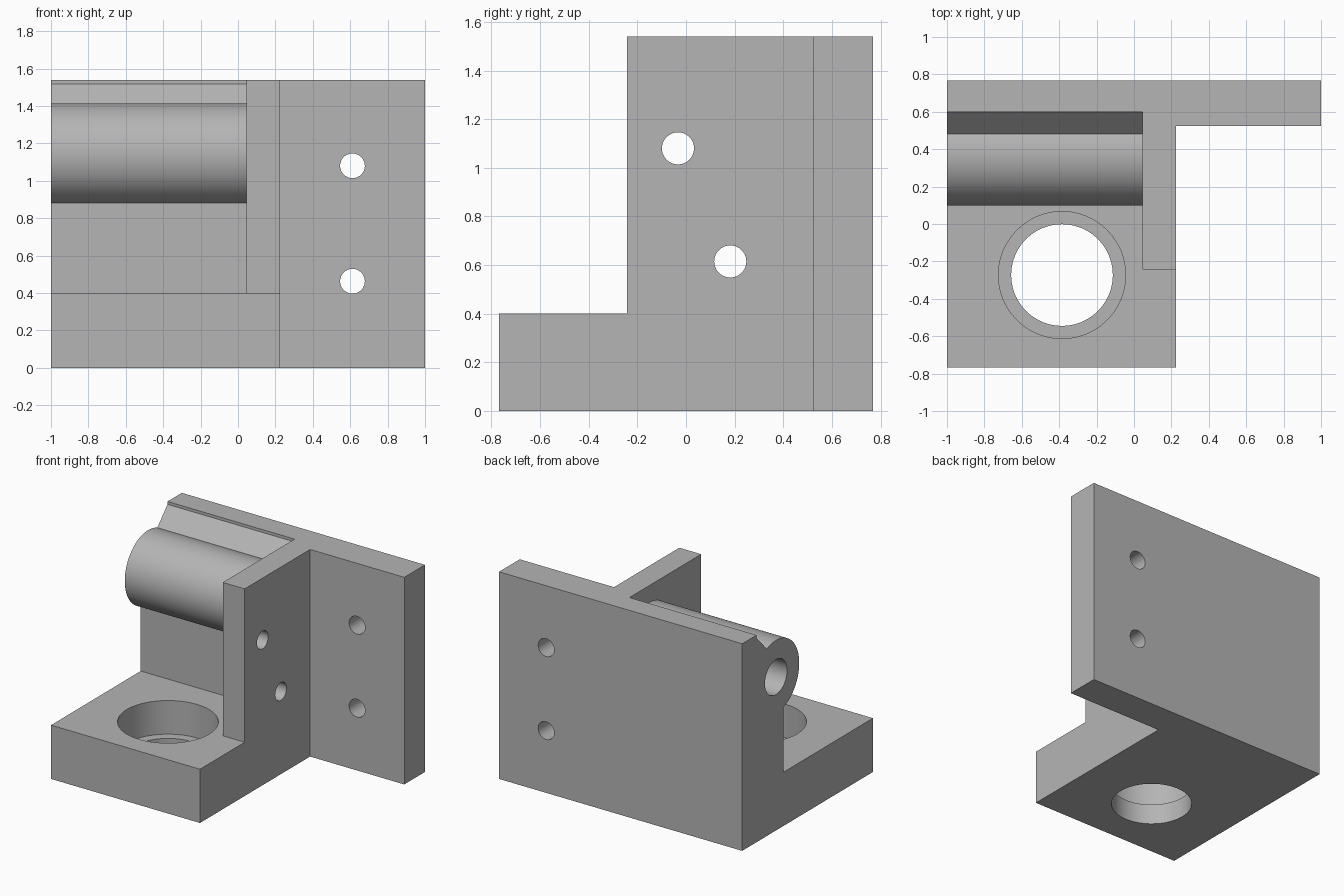
import bpy, bmesh, math

cube = bpy.data.objects.get("Cube")
if cube:
    bpy.data.objects.remove(cube, do_unlink=True)

grey = bpy.data.materials.new("plain_grey")
grey.use_nodes = True
colour = (0.46, 0.46, 0.46, 1)
grey.diffuse_color = colour
grey.node_tree.nodes["Principled BSDF"].inputs["Base Color"].default_value = colour


def prism(name, pts, axis, lo, hi):
    """Extrude a 2D outline along an axis; outline uses the other two axes in order."""
    def place(p, t):
        c = list(p)
        c.insert("xyz".index(axis), t)
        return c
    bm = bmesh.new()
    a = [bm.verts.new(place(p, lo)) for p in pts]
    b = [bm.verts.new(place(p, hi)) for p in pts]
    bm.faces.new(a)
    bm.faces.new(b)
    for i in range(len(pts)):
        j = (i + 1) % len(pts)
        bm.faces.new((a[i], a[j], b[j], b[i]))
    bmesh.ops.recalc_face_normals(bm, faces=bm.faces)
    mesh = bpy.data.meshes.new(name)
    bm.to_mesh(mesh)
    bm.free()
    mesh.materials.append(grey)
    obj = bpy.data.objects.new(name, mesh)
    bpy.context.collection.objects.link(obj)
    return obj


def arc(cx, cy, r, start, end, n):
    angles = [start + (end - start) * i / n for i in range(n + 1)]
    return [(cx + r * math.cos(t), cy + r * math.sin(t)) for t in angles]


def circle(cx, cy, r, n=48):
    return arc(cx, cy, r, 0, math.tau, n)[:-1]


def combine(body, tool, operation):
    """Apply a boolean and discard the tool object."""
    mod = body.modifiers.new(operation.title(), 'BOOLEAN')
    mod.object, mod.operation, mod.solver = tool, operation, 'EXACT'
    bpy.context.view_layer.objects.active = body
    bpy.ops.object.modifier_apply(modifier=mod.name)
    bpy.data.objects.remove(tool, do_unlink=True)


# Main dimensions
LEFT, RIGHT, FRONT, BACK, TOP = -1, 1, -0.768, 0.768, 1.54
RIB_IN, RIB_OUT, RIB_FRONT = 0.045, 0.225, -0.243
PLATE_FRONT, WALL_FRONT, BASE_TOP = 0.525, 0.285, 0.4
BY, BZ, BR = 0.371, 1.141, 0.273      # hinge barrel centre and radius

# Back plate and upright rib
bracket = prism("mounting_bracket", [
    (LEFT, BACK), (LEFT, PLATE_FRONT), (RIB_IN, PLATE_FRONT), (RIB_IN, RIB_FRONT),
    (RIB_OUT, RIB_FRONT), (RIB_OUT, PLATE_FRONT), (RIGHT, PLATE_FRONT), (RIGHT, BACK),
], "z", 0, TOP)

# The barrel side has a notch behind the barrel, so trim the plate there first
combine(bracket, prism("notch_cutter", [
    (0.3, 1), (0.6, 1), (0.6, 1.7), (0.3, 1.7)], "x", LEFT - 0.1, RIB_IN), 'DIFFERENCE')

# Base, thick wall and hinge barrel as one side profile
join = math.tau - math.acos((WALL_FRONT - BY) / BR)
notch = math.acos((0.48 - BY) / BR)
side = [(BACK, 0), (FRONT, 0), (FRONT, BASE_TOP), (WALL_FRONT, BASE_TOP)]
side += arc(BY, BZ, BR, join, notch, 40)
side += [(0.62, TOP), (BACK, TOP)]
combine(bracket, prism("barrel_wall", side, "x", LEFT, RIB_IN), 'UNION')

# Base strip under the rib
combine(bracket, prism("base_strip", [
    (FRONT, 0), (PLATE_FRONT, 0), (PLATE_FRONT, BASE_TOP), (FRONT, BASE_TOP)],
    "x", -0.02, RIB_OUT), 'UNION')

# Holes: outline centre, radius, axis, extent
holes = [
    (-0.385, -0.273, 0.272, "z", -0.1, 0.3),             # base through hole
    (-0.385, -0.273, 0.34, "z", 0.15, 0.6),              # base counterbore
    (BY, BZ, 0.13, "x", LEFT - 0.1, RIB_IN),             # barrel bore
    (-0.033, 1.08, 0.066, "x", RIB_IN - 0.1, RIB_OUT + 0.1),
    (0.182, 0.615, 0.066, "x", RIB_IN - 0.1, RIB_OUT + 0.1),
    (0.612, 1.08, 0.066, "y", PLATE_FRONT - 0.1, BACK + 0.1),
    (0.612, 0.463, 0.066, "y", PLATE_FRONT - 0.1, BACK + 0.1),
]
for u, v, r, axis, lo, hi in holes:
    combine(bracket, prism("hole_cutter", circle(u, v, r), axis, lo, hi), 'DIFFERENCE')

# Smooth the round surfaces, keep edges sharp
for o in bpy.context.selected_objects:
    o.select_set(False)
bracket.select_set(True)
bpy.context.view_layer.objects.active = bracket
bpy.ops.object.shade_smooth_by_angle(angle=math.radians(30))
